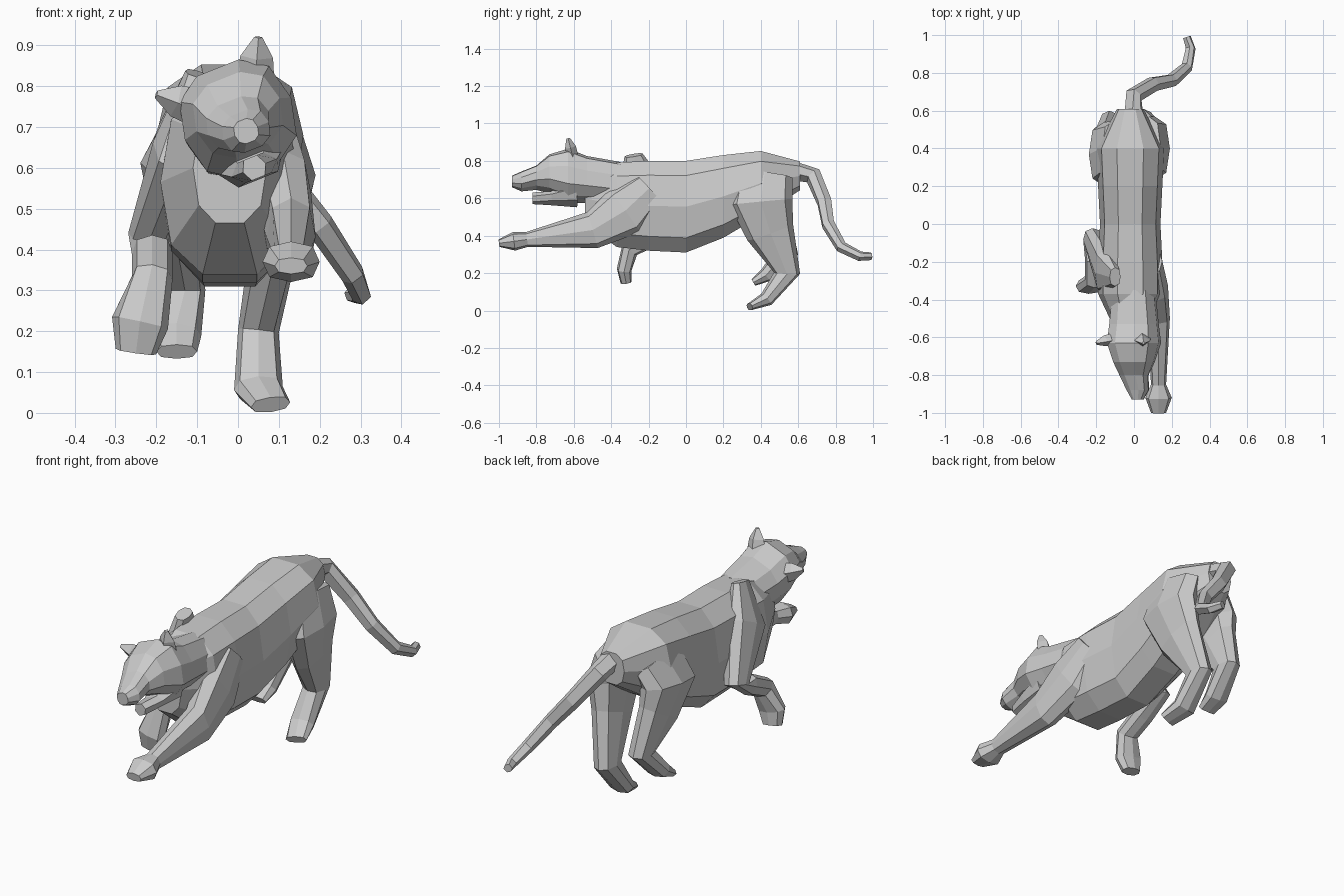
import bpy
import bmesh
from math import cos, sin, tau, copysign
from mathutils import Vector

default_cube = bpy.data.objects.get("Cube")
if default_cube:
    bpy.data.objects.remove(default_cube, do_unlink=True)

# One plain grey for the whole animal
grey = bpy.data.materials.new("plain grey")
grey.use_nodes = True
colour = (0.6, 0.6, 0.6, 1)
grey.diffuse_color = colour
grey.node_tree.nodes["Principled BSDF"].inputs["Base Color"].default_value = colour

SIDEWAYS = Vector((1, 0, 0))
FORWARD = Vector((0, -1, 0))
ROLLED = Vector((1, 0, .4))
DIAGONAL = Vector((1, 0, 1))


def squarish(value):
    """Push a circle coordinate outward so the section gets fuller corners."""
    return copysign(abs(value) ** .8, value)


def section(sides):
    """Polygon with rounded-box proportions, fitting a unit box."""
    angles = [tau * k / sides for k in range(sides)]
    return [(squarish(cos(angle)), squarish(sin(angle))) for angle in angles]


def loft(name, sides, rings, across=SIDEWAYS, axis=None):
    """Skin a polygon along rings of x, y, z, half width and optional half depth."""
    bm = bmesh.new()
    rings = list(rings)
    centres = [Vector(ring[:3]) for ring in rings]
    last = len(rings) - 1
    loops = []
    for i, (centre, ring) in enumerate(zip(centres, rings)):
        width, depth = ring[3], ring[-1]
        tangent = axis or centres[min(i + 1, last)] - centres[max(i - 1, 0)]
        tangent = tangent.normalized()
        side = (across - tangent * across.dot(tangent)).normalized()
        up = tangent.cross(side)
        loops.append([bm.verts.new(centre + side * a * width + up * b * depth)
                      for a, b in section(sides)])
    for first, second in zip(loops, loops[1:]):
        for k in range(sides):
            bm.faces.new((first[k - 1], first[k], second[k], second[k - 1]))
    bm.faces.new(loops[0])
    bm.faces.new(loops[-1])
    bmesh.ops.recalc_face_normals(bm, faces=bm.faces)
    mesh = bpy.data.meshes.new(name)
    bm.to_mesh(mesh)
    bm.free()
    mesh.materials.append(grey)
    obj = bpy.data.objects.new(name, mesh)
    bpy.context.collection.objects.link(obj)


def torso_ring(y, width, top, bottom):
    """Torso ring from its back line and belly line."""
    return (-.02, y, (top + bottom) / 2, width, (top - bottom) / 2)


def ear(name, base, tip, across):
    """Flattened pointed ear that stays broad until near the tip."""
    base, tip = Vector(base), Vector(tip)
    middle = base.lerp(tip, .6)
    loft(name, 4, [(*base, .05, .03), (*middle, .04, .03), (*tip, .01)], across)


def hind_leg(name, hip, thigh, knee, hock, ball, toes):
    """Hind leg with the same thicknesses on both sides."""
    loft(name, 8, [
        (*hip, .06, .15),
        (*thigh, .08, .17),
        (*knee, .06, .13),
        (*hock, .05, .07),
        (*ball, .06, .04),
        (*toes, .05, .02),
    ])


# Torso, from rump to chest
torso = dict(
    rump=torso_ring(y=.61, width=.07, top=.8, bottom=.64),
    hips=torso_ring(y=.4, width=.18, top=.86, bottom=.5),
    loin=torso_ring(y=.2, width=.17, top=.84, bottom=.38),
    belly=torso_ring(y=0, width=.16, top=.81, bottom=.3),
    ribs=torso_ring(y=-.2, width=.17, top=.81, bottom=.31),
    shoulders=torso_ring(y=-.37, width=.17, top=.8, bottom=.33),
    chest=torso_ring(y=-.54, width=.09, top=.74, bottom=.46),
)
loft("torso", 10, torso.values(), axis=FORWARD)

# Neck, skull and muzzle, rolled to one side
head = dict(
    neck=(0, -.35, .68, .11),
    ruff=(0, -.53, .7, .13, .12),
    crown=(0, -.63, .72, .14),
    brow=(0, -.73, .73, .11, .1),
    bridge=(0, -.8, .71, .08, .06),
    muzzle=(.02, -.88, .69, .06, .05),
    nose=(.02, -.93, .69, .03),
)
loft("head", 10, head.values(), across=ROLLED, axis=FORWARD)

jaw = dict(
    hinge=(.03, -.59, .62, .09, .06),
    middle=(.04, -.72, .6, .06, .03),
    chin=(.04, -.82, .6, .03),
)
loft("lower_jaw", 6, jaw.values(), across=ROLLED)

ear("left_ear", base=(.04, -.6, .8), tip=(.05, -.63, .92), across=SIDEWAYS)
ear("right_ear", base=(-.08, -.6, .74), tip=(-.2, -.63, .78), across=DIAGONAL)

# Left foreleg, stretched forward
left_foreleg = dict(
    shoulder=(.09, -.2, .65, .06, .1),
    upper_arm=(.11, -.33, .53, .07, .14),
    elbow=(.13, -.5, .43, .06, .1),
    wrist=(.13, -.85, .38, .04),
    paw=(.13, -.92, .37, .07, .05),
    toes=(.13, -1, .36, .04, .02),
)
loft("left_foreleg", 8, left_foreleg.values())

# Right foreleg, folded back at the elbow with a hanging paw
right_foreleg = dict(
    blade=(-.1, -.28, .83, .03, .05),
    shoulder=(-.15, -.25, .65, .06, .13),
    elbow=(-.22, -.08, .43, .05, .06),
    forearm=(-.21, -.18, .39, .05),
    wrist=(-.21, -.3, .33, .05),
    paw=(-.24, -.33, .22, .07, .04),
    toes=(-.25, -.32, .15, .05, .03),
)
loft("right_foreleg", 8, right_foreleg.values())

# Left hind leg standing, right hind leg lifted
hind_leg("left_hind_leg",
         hip=(.08, .42, .73), thigh=(.11, .4, .58), knee=(.09, .45, .42),
         hock=(.05, .54, .2), ball=(.05, .43, .06), toes=(.08, .34, .02))
hind_leg("right_hind_leg",
         hip=(-.11, .4, .73), thigh=(-.16, .37, .6), knee=(-.15, .43, .47),
         hock=(-.13, .53, .3), ball=(-.15, .43, .19), toes=(-.15, .36, .15))

# Tail, dropping and curling to the left while it tapers
tail = dict(
    root=(0, .56, .75),
    arch=(0, .68, .72),
    drop=(.1, .74, .58),
    middle=(.2, .76, .46),
    bend=(.28, .83, .34),
    curl=(.3, .93, .29),
    tip=(.28, .99, .29),
)
loft("tail", 6, [(*point, .05 - .005 * i) for i, point in enumerate(tail.values())],
     across=DIAGONAL)
